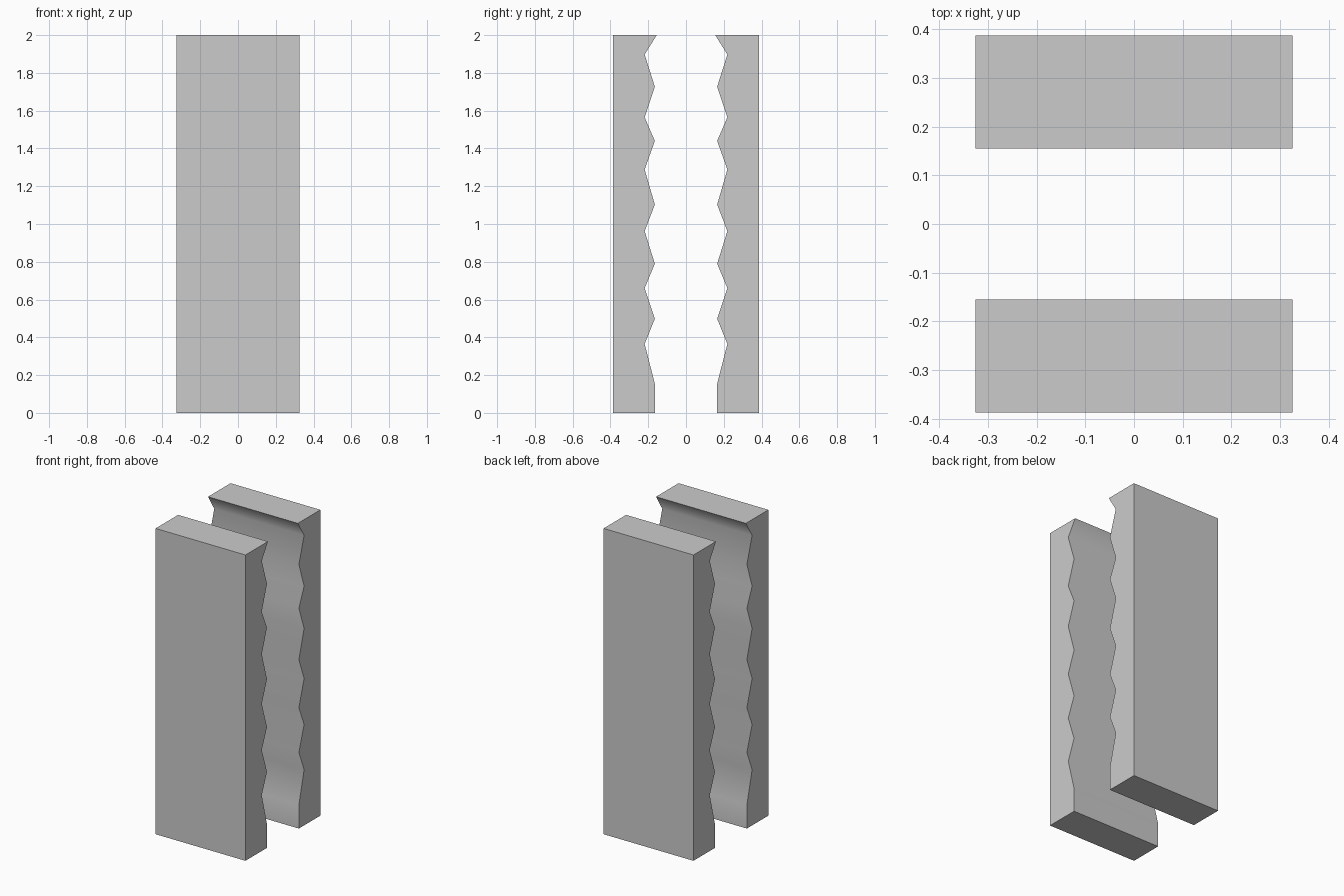
import bpy, bmesh, math

if "Cube" in bpy.data.objects:
    bpy.data.objects.remove(bpy.data.objects["Cube"])

HALF_WIDTH = 0.325
OUTER = 0.387
RIDGE, GROOVE, LIP = 0.165, 0.219, 0.155

# Inner rippled edge, bottom to top: ridges and grooves alternate
ripple_z = [0.155, 0.365, 0.498, 0.66, 0.79, 0.962, 1.103, 1.288, 1.44, 1.565, 1.727, 1.897]
profile = [(OUTER, 0), (RIDGE, 0)]
profile += [(GROOVE if i % 2 else RIDGE, z) for i, z in enumerate(ripple_z)]
profile += [(LIP, 2), (OUTER, 2)]


def make_slab(name, side):
    """Extrude the side profile across x; side is -1 for front, 1 for back."""
    bm = bmesh.new()
    face = bm.faces.new([bm.verts.new((-HALF_WIDTH, side * y, z)) for y, z in profile])
    ext = bmesh.ops.extrude_face_region(bm, geom=[face], use_keep_orig=True)
    moved = [v for v in ext["geom"] if isinstance(v, bmesh.types.BMVert)]
    bmesh.ops.translate(bm, verts=moved, vec=(2 * HALF_WIDTH, 0, 0))
    bmesh.ops.recalc_face_normals(bm, faces=bm.faces[:])
    mesh = bpy.data.meshes.new(name)
    bm.to_mesh(mesh)
    bm.free()
    obj = bpy.data.objects.new(name, mesh)
    bpy.context.collection.objects.link(obj)
    # Soft ripples, crisp outer corners
    bpy.ops.object.select_all(action='DESELECT')
    obj.select_set(True)
    bpy.context.view_layer.objects.active = obj
    bpy.ops.object.shade_smooth_by_angle(angle=math.radians(60))


# Two facing slabs with a gap between the rippled sides
make_slab("front_slab", -1)
make_slab("back_slab", 1)
